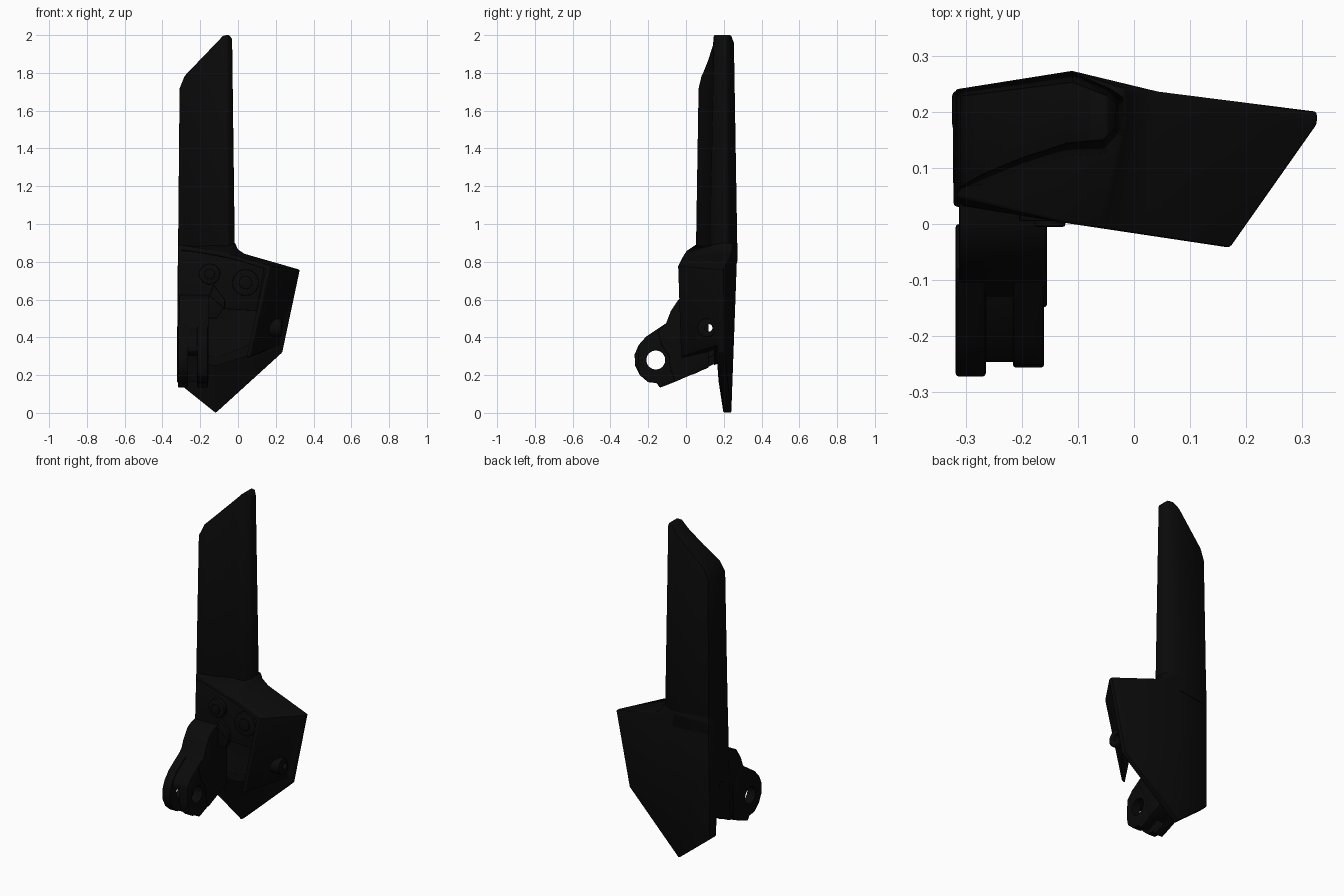
import bpy, bmesh, math
from mathutils import Vector

if "Cube" in bpy.data.objects:
    bpy.data.objects.remove(bpy.data.objects["Cube"])

black = bpy.data.materials.new("matte black")
black.diffuse_color = (0.003, 0.003, 0.003, 1)
black.use_nodes = True
black.node_tree.nodes["Principled BSDF"].inputs["Base Color"].default_value = black.diffuse_color


def finish(name, bm, bevel=0.0, cutters=()):
    bmesh.ops.remove_doubles(bm, verts=bm.verts[:], dist=1e-5)
    bmesh.ops.recalc_face_normals(bm, faces=bm.faces[:])
    me = bpy.data.meshes.new(name)
    bm.to_mesh(me)
    bm.free()
    ob = bpy.data.objects.new(name, me)
    bpy.context.collection.objects.link(ob)
    me.materials.append(black)
    bpy.ops.object.select_all(action='DESELECT')
    ob.select_set(True)
    bpy.context.view_layer.objects.active = ob
    if bevel:
        m = ob.modifiers.new("bevel", 'BEVEL')
        m.width, m.segments, m.limit_method = bevel, 2, 'ANGLE'
        m.angle_limit = math.radians(35)
        bpy.ops.object.modifier_apply(modifier=m.name)
    for c in cutters:
        before = ob.data.copy()
        m = ob.modifiers.new("hole", 'BOOLEAN')
        m.operation, m.solver, m.object = 'DIFFERENCE', 'EXACT', c
        m.use_self = True
        bpy.ops.object.modifier_apply(modifier=m.name)
        if len(ob.data.polygons) < 0.5 * len(before.polygons):
            ob.data = before  # keep the uncut part if a cut fails
    bpy.ops.object.shade_smooth_by_angle(angle=math.radians(35))
    return ob


def loft(bm, loops, cap_first=True):
    rings = [[bm.verts.new(p) for p in lp] for lp in loops]
    n = len(rings[0])
    for a, b in zip(rings, rings[1:]):
        for i in range(n):
            q = (a[i], a[(i + 1) % n], b[(i + 1) % n], b[i])
            if any((p.co - s.co).length > 1e-5 for p, s in ((q[0], q[3]), (q[1], q[2]))):
                bm.faces.new(q)
    if cap_first:
        bm.faces.new(rings[0])
    bm.faces.new(rings[-1])
    return rings


def cylinder(name, axis, centre, r, length, cutters=(), bevel=0.0):
    bm = bmesh.new()
    u, v = [(1, 2), (0, 2), (0, 1)][axis]
    loops = []
    for s in (-0.5, 0.5):
        lp = []
        for i in range(32):
            a = math.tau * i / 32
            p = Vector(centre)
            p[u] += r * math.cos(a)
            p[v] += r * math.sin(a)
            p[axis] += s * length
            lp.append(p)
        loops.append(lp)
    loft(bm, loops)
    return finish(name, bm, bevel, cutters)


def slab_x(name, prof, x0, x1, cutters=(), bevel=0.006):
    # profile in (y, z), extruded along x
    bm = bmesh.new()
    loft(bm, [[(x, y, z) for y, z in prof] for x in (x0, x1)])
    return finish(name, bm, bevel, cutters)


def slab_y(name, prof, y0, y1, bevel=0.004):
    # profile in (x, z), extruded along y
    bm = bmesh.new()
    loft(bm, [[(x, y, z) for x, z in prof] for y in (y0, y1)])
    return finish(name, bm, bevel)


# helper cutters: side hole, pivot hole, open underside of the housing
side_hole = cylinder("side_hole_cutter", 0, (0, 0.12, 0.45), 0.02, 1.2)
pivot_hole = cylinder("pivot_hole_cutter", 0, (-0.24, -0.16, 0.28), 0.05, 0.4)
bm = bmesh.new()
loft(bm, [[(-0.285, y, 0.45), (x, y, 0.45), (x, y, -0.1), (-0.285, y, -0.1)]
          for y, x in ((-0.1, 0.0), (0.147, 0.155))])
under = finish("underside_cutter", bm)
for c in (side_hole, pivot_hole, under):
    c.hide_render = True
    c.hide_set(True)

# tall blade: tapered section with a ridge on its back, tip cut at a slant
low = [(-0.318, 0.05), (-0.27, 0.07), (-0.2, 0.098), (-0.12, 0.12), (-0.05, 0.125),
       (-0.018, 0.16), (-0.016, 0.225), (-0.04, 0.242), (-0.11, 0.273), (-0.318, 0.24)]
high = [(-0.306, 0.07), (-0.27, 0.092), (-0.2, 0.12), (-0.12, 0.145), (-0.055, 0.15),
        (-0.034, 0.17), (-0.032, 0.215), (-0.05, 0.23), (-0.11, 0.252), (-0.306, 0.225)]
bm = bmesh.new()
loft(bm, [[(x, y, 0.8) for x, y in low], [(x, y, 2.06) for x, y in high]])
for co, no in (((-0.2, 0, 1.87), (-0.72, 0, 0.69)), ((-0.06, 0, 2.0), (-0.12, 0, 1)),
               ((-0.3, 0, 1.74), (-0.93, 0, 0.37)), ((-0.035, 0, 1.985), (0.8, 0, 0.6))):
    bmesh.ops.bisect_plane(bm, geom=bm.verts[:] + bm.edges[:] + bm.faces[:],
                           plane_co=co, plane_no=no, clear_outer=True)
    bmesh.ops.holes_fill(bm, edges=[e for e in bm.edges if e.is_boundary], sides=0)
finish("blade", bm, 0.01)

# housing: back panel, inset walls and an open front pocket, as stacked loops
back = [(-0.318, 0.24, 0.9), (-0.11, 0.273, 0.9), (-0.016, 0.242, 0.9), (0.0, 0.24, 0.865),
        (0.035, 0.236, 0.842), (0.327, 0.2, 0.758), (0.234, 0.205, 0.32),
        (-0.118, 0.24, 0.0), (-0.324, 0.235, 0.165)]
rim_y = [0.18, 0.18, 0.18, 0.18, 0.18, 0.178, 0.175, 0.198, 0.172]
rim = [(x, y, z) for (x, _, z), y in zip(back, rim_y)]
inner = rim[:6] + [(0.222, 0.162, 0.36), (-0.1, 0.168, 0.26), (-0.322, 0.165, 0.27)]
front = [(x, 0.03 - 0.15 * (x + 0.31), z) for x, z in
         [(-0.316, 0.885), (-0.13, 0.86), (-0.06, 0.845), (-0.03, 0.837), (0.02, 0.825),
          (0.172, 0.78), (0.065, 0.3), (-0.12, 0.2), (-0.322, 0.2)]]
front[0] = (-0.316, 0.05, 0.89)
mid = Vector((-0.1, 0, 0.55))
lip = [(x + (mid.x - x) * 0.1, 0.03 - 0.15 * (x + (mid.x - x) * 0.1 + 0.31),
        z + (mid.z - z) * 0.08) for x, y, z in front]
floor = [(x, 0.15, z) for x, y, z in lip]
floor[5], floor[6] = (0.25, 0.15, 0.74), (0.165, 0.15, 0.4)
floor[7], floor[8] = (-0.1, 0.15, 0.3), (-0.3, 0.15, 0.31)
bm = bmesh.new()
r = loft(bm, [back, rim, inner, front, lip, floor], cap_first=False)[0]
bm.faces.new((r[0], r[1], r[7], r[8]))
bm.faces.new(r[1:8])
bmesh.ops.remove_doubles(bm, verts=bm.verts[:], dist=1e-5)
bmesh.ops.triangulate(bm, faces=[f for f in bm.faces if len(f.verts) > 4])
finish("housing", bm, 0.006, [under, side_hole])

# boss around the side hole
cylinder("side_boss", 0, (0.195, 0.11, 0.45), 0.05, 0.07, [side_hole], 0.006)

# mechanism plate with round bosses inside the pocket
slab_y("mechanism_plate", [(-0.3, 0.86), (-0.1, 0.84), (0.14, 0.77), (0.1, 0.54),
                           (-0.08, 0.55), (-0.11, 0.5), (-0.3, 0.5)], 0.03, 0.07)
for i, (x, z, rad) in enumerate([(-0.15, 0.735, 0.055), (0.04, 0.69, 0.07)]):
    cylinder(f"boss_{i}", 1, (x, 0.025, z), rad, 0.04, bevel=0.005)
    cylinder(f"boss_pin_{i}", 1, (x, 0.01, z), rad * 0.5, 0.03, bevel=0.004)
slab_y("cross_rib", [(-0.13, 0.68), (-0.07, 0.6), (-0.07, 0.55), (-0.15, 0.62)], 0.01, 0.06)

# hinge arm reaching forward
arm = [(0.12, 0.64), (0.0, 0.62), (-0.04, 0.6), (-0.08, 0.54), (-0.105, 0.475),
       (-0.15, 0.43), (-0.13, 0.36), (-0.09, 0.3), (-0.08, 0.23), (-0.06, 0.165),
       (0.0, 0.19), (0.12, 0.24)]
slab_x("hinge_arm", arm, -0.312, -0.155)

# fork: two lugs with a pivot hole
lug = [(-0.08, 0.5), (-0.105, 0.475), (-0.21, 0.405), (-0.25, 0.36), (-0.272, 0.31),
       (-0.27, 0.25), (-0.245, 0.2), (-0.2, 0.162), (-0.155, 0.158), (-0.138, 0.133),
       (-0.05, 0.168), (0.0, 0.19), (0.0, 0.4)]
slab_x("fork_lug_left", lug, -0.318, -0.264, [pivot_hole])
lug_b = [(max(y, -0.256), z) for y, z in lug if z != 0.31]
slab_x("fork_lug_right", lug_b, -0.216, -0.16, [pivot_hole])
# web bridging the lugs over the pivot
slab_x("fork_web", [(-0.1, 0.47), (-0.205, 0.4), (-0.246, 0.355), (-0.246, 0.32),
                    (-0.21, 0.335), (-0.16, 0.35), (-0.1, 0.3), (-0.05, 0.4)], -0.3, -0.17)
